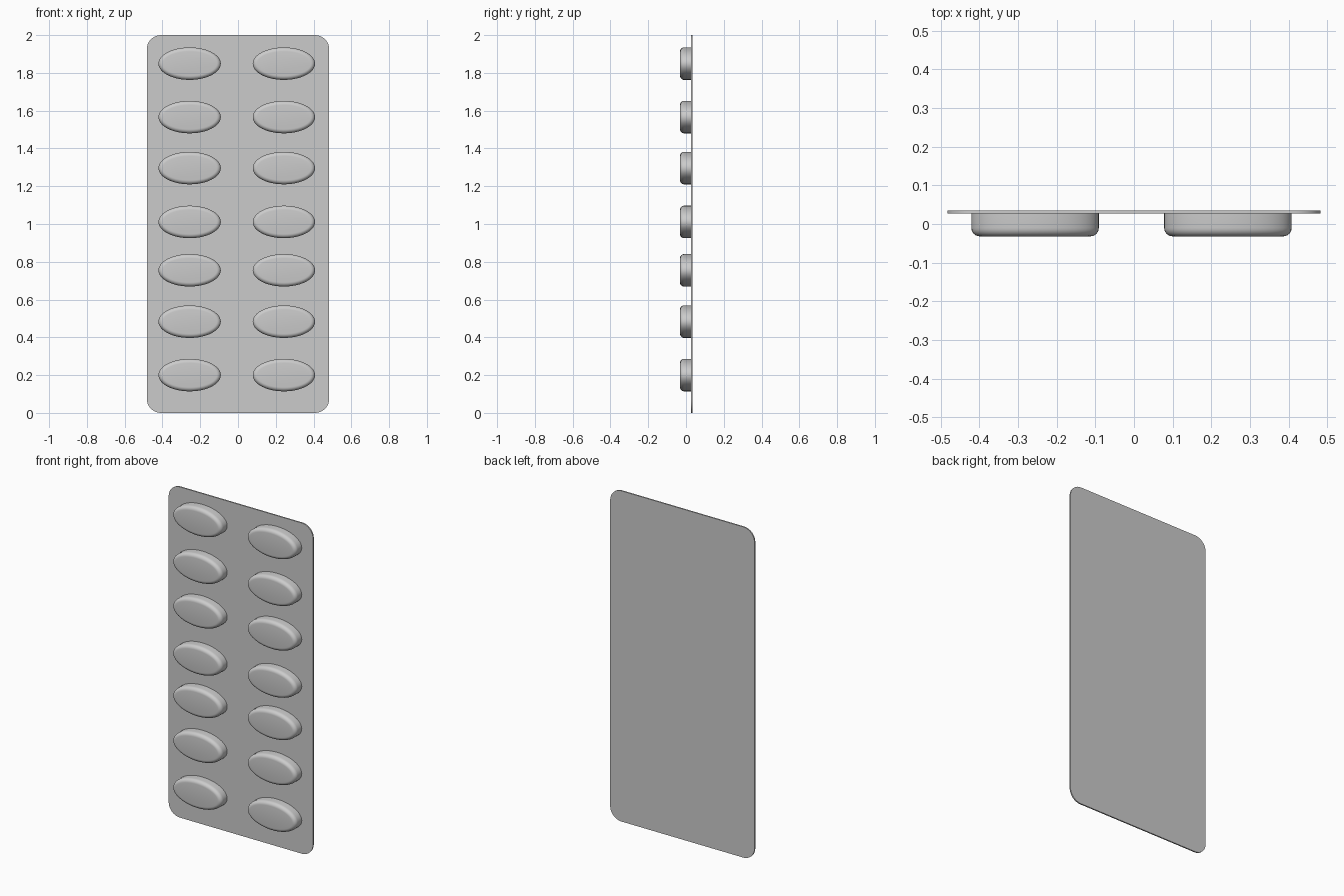
import bpy, bmesh
from math import sin, cos, pi

if "Cube" in bpy.data.objects:
    bpy.data.objects.remove(bpy.data.objects["Cube"])

foil = bpy.data.materials.new("silver_grey")
foil.use_nodes = True
foil.diffuse_color = (0.6, 0.6, 0.6, 1)
foil.node_tree.nodes["Principled BSDF"].inputs["Base Color"].default_value = (0.6, 0.6, 0.6, 1)

HALF_W, HEIGHT, CORNER = 0.483, 2.0, 0.075
BACK, FACE, DOME = 0.035, 0.027, -0.032
PILL_A, PILL_B, ROUND = 0.165, 0.086, 0.022
COLUMNS = (-0.256, 0.243)
ROWS = (0.2, 0.483, 0.755, 1.011, 1.296, 1.566, 1.849)


def loft(name, rings, smooth):
    """Skin a stack of equal-length point rings and cap both ends."""
    bm = bmesh.new()
    loops = [[bm.verts.new(p) for p in ring] for ring in rings]
    n = len(loops[0])
    for a, b in zip(loops, loops[1:]):
        for i in range(n):
            j = (i + 1) % n
            bm.faces.new((a[i], a[j], b[j], b[i]))
    bm.faces.new(loops[0])
    bm.faces.new(loops[-1])
    bmesh.ops.recalc_face_normals(bm, faces=bm.faces)
    mesh = bpy.data.meshes.new(name)
    bm.to_mesh(mesh)
    bm.free()
    mesh.materials.append(foil)
    obj = bpy.data.objects.new(name, mesh)
    bpy.context.collection.objects.link(obj)
    if smooth:
        bpy.ops.object.select_all(action='DESELECT')
        obj.select_set(True)
        bpy.context.view_layer.objects.active = obj
        bpy.ops.object.shade_smooth_by_angle(angle=pi / 6)
    return obj


def sheet_outline(y, steps=8):
    """Rounded rectangle standing in the xz plane."""
    pts = []
    centres = ((1, 1), (-1, 1), (-1, -1), (1, -1))
    for q, (sx, sz) in enumerate(centres):
        for k in range(steps + 1):
            t = (q + k / steps) * pi / 2
            pts.append((sx * (HALF_W - CORNER) + CORNER * cos(t), y,
                        HEIGHT / 2 + sz * (HEIGHT / 2 - CORNER) + CORNER * sin(t)))
    return pts


def ellipse(y, inset, steps=48):
    return [((PILL_A - inset) * cos(2 * pi * k / steps), y,
             (PILL_B - inset) * sin(2 * pi * k / steps)) for k in range(steps)]


# Flat backing sheet
loft("backing_sheet", [sheet_outline(BACK), sheet_outline(FACE)], True)

# Raised oval pocket with a rounded front rim
rings = [ellipse(FACE + 0.002, 0)]
for k in range(7):
    t = k / 6 * pi / 2
    rings.append(ellipse(DOME + ROUND * (1 - sin(t)), ROUND * (1 - cos(t))))
pocket = loft("pocket", rings, True)

# Two columns of pockets sharing one mesh
for c, x in enumerate(COLUMNS):
    for r, z in enumerate(ROWS):
        copy = pocket if c == r == 0 else pocket.copy()
        copy.name = f"pocket_{'right' if c == 0 else 'left'}_{r + 1}"
        copy.location = (x, 0, z)
        if copy is not pocket:
            bpy.context.collection.objects.link(copy)
